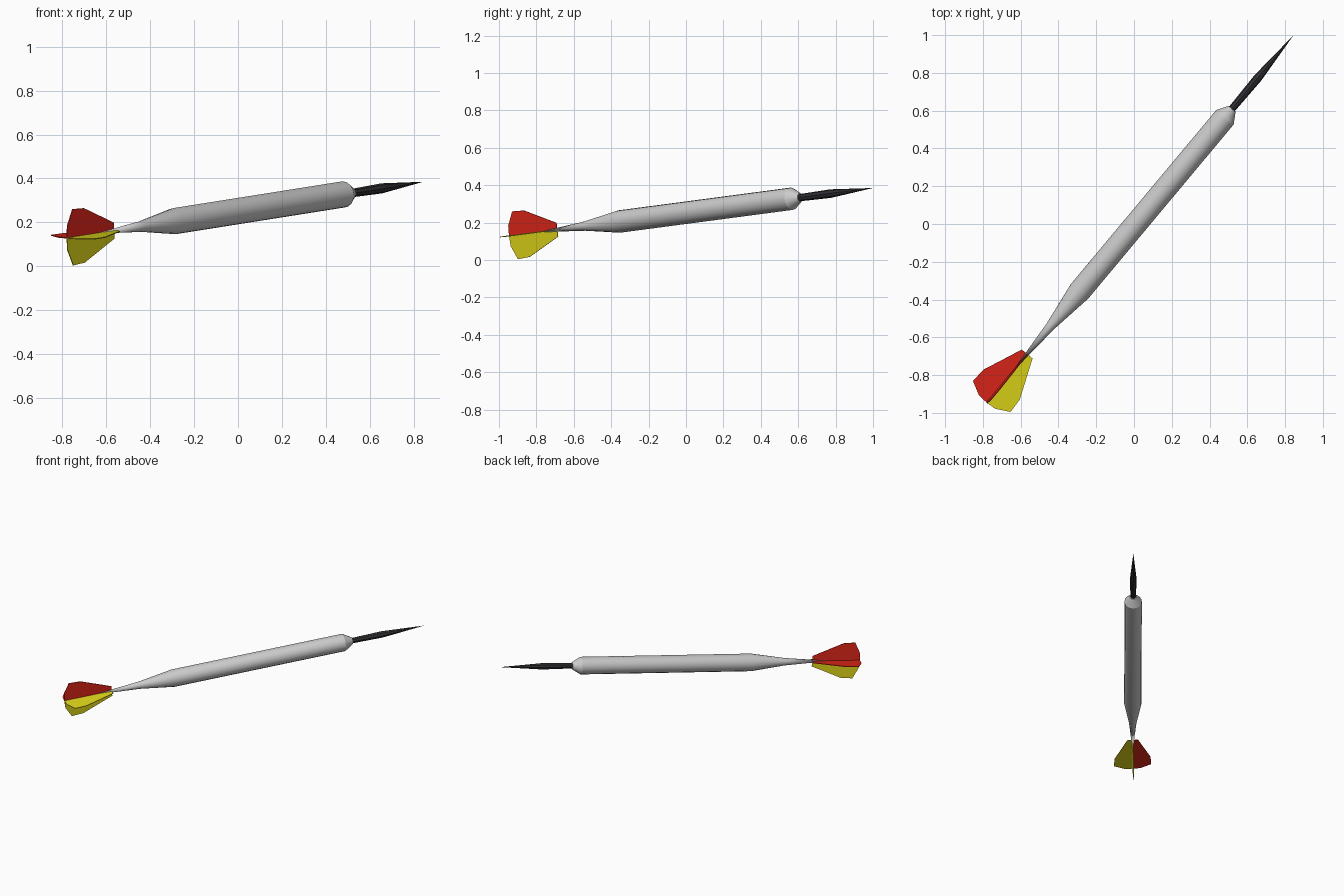
import bpy, bmesh, math
from mathutils import Vector, Matrix

if "Cube" in bpy.data.objects:
    bpy.data.objects.remove(bpy.data.objects["Cube"])

# Dart axis runs from tail to tip
TAIL, TIP = Vector((-0.78, -0.945, 0.128)), Vector((0.845, 1.0, 0.385))
LENGTH = (TIP - TAIL).length
fwd = (TIP - TAIL).normalized()
left = Vector((0, 0, 1)).cross(fwd).normalized()
up = fwd.cross(left)
FRAME = Matrix((left, up, fwd)).transposed().to_4x4()   # local x=left, y=up, z=forward
FRAME.translation = TAIL
ROLL = math.radians(4)


def material(name, color):
    m = bpy.data.materials.new(name)
    m.diffuse_color = (*color, 1)
    m.use_nodes = True
    m.node_tree.nodes["Principled BSDF"].inputs["Base Color"].default_value = m.diffuse_color
    return m


def finish(name, bm, mat=None, smooth=None):
    bmesh.ops.recalc_face_normals(bm, faces=bm.faces)
    me = bpy.data.meshes.new(name)
    bm.to_mesh(me)
    bm.free()
    ob = bpy.data.objects.new(name, me)
    bpy.context.collection.objects.link(ob)
    ob.matrix_world = FRAME
    if mat:
        me.materials.append(mat)
    if smooth:
        bpy.ops.object.select_all(action='DESELECT')
        ob.select_set(True)
        bpy.context.view_layer.objects.active = ob
        bpy.ops.object.shade_smooth_by_angle(angle=math.radians(smooth))
    return ob


def lathe(name, profile, sides, mat=None, smooth=None):
    # profile: (radius, distance along the axis)
    bm = bmesh.new()
    verts = [bm.verts.new((r, 0, z)) for r, z in profile]
    edges = [bm.edges.new(p) for p in zip(verts, verts[1:])]
    bmesh.ops.spin(bm, geom=verts + edges, cent=(0, 0, 0), axis=(0, 0, 1),
                   angle=math.tau, steps=sides, use_merge=False)
    bmesh.ops.remove_doubles(bm, verts=bm.verts, dist=1e-4)
    return finish(name, bm, mat, smooth)


def fin(name, angle, mat, thick=0.004):
    outline = [(0, 0), (0.055, 0.003), (0.129, 0.042), (0.125, 0.123),
               (0.037, 0.336), (0, 0.336)]
    bm = bmesh.new()
    face = bm.faces.new([bm.verts.new((r, -thick / 2, z)) for r, z in outline])
    ext = bmesh.ops.extrude_face_region(bm, geom=[face])["geom"]
    bmesh.ops.translate(bm, vec=(0, thick, 0),
                        verts=[v for v in ext if isinstance(v, bmesh.types.BMVert)])
    bmesh.ops.rotate(bm, cent=(0, 0, 0), matrix=Matrix.Rotation(angle, 3, 'Z'), verts=bm.verts)
    return finish(name, bm, mat)


red = material("red", (0.75, 0.02, 0.01))
yellow = material("yellow", (0.75, 0.68, 0.01))
black = material("black", (0.03, 0.03, 0.035))

# Barrel with tapering tail shaft
lathe("barrel", [(0, 0.2), (0.025, 0.53), (0.06, 0.77), (0.06, 1.978),
                 (0.024, 2.037), (0, 2.037)], 16, smooth=25)

# Metal point
lathe("point", [(0, 2.02), (0.019, 2.02), (0.023, 2.25), (0, LENGTH)], 8, black)

# Four flights: left and upper red, right and lower yellow
for i, (name, mat) in enumerate([("left_flight", red), ("upper_flight", red),
                                 ("right_flight", yellow), ("lower_flight", yellow)]):
    fin(name, i * math.pi / 2 + ROLL, mat)
